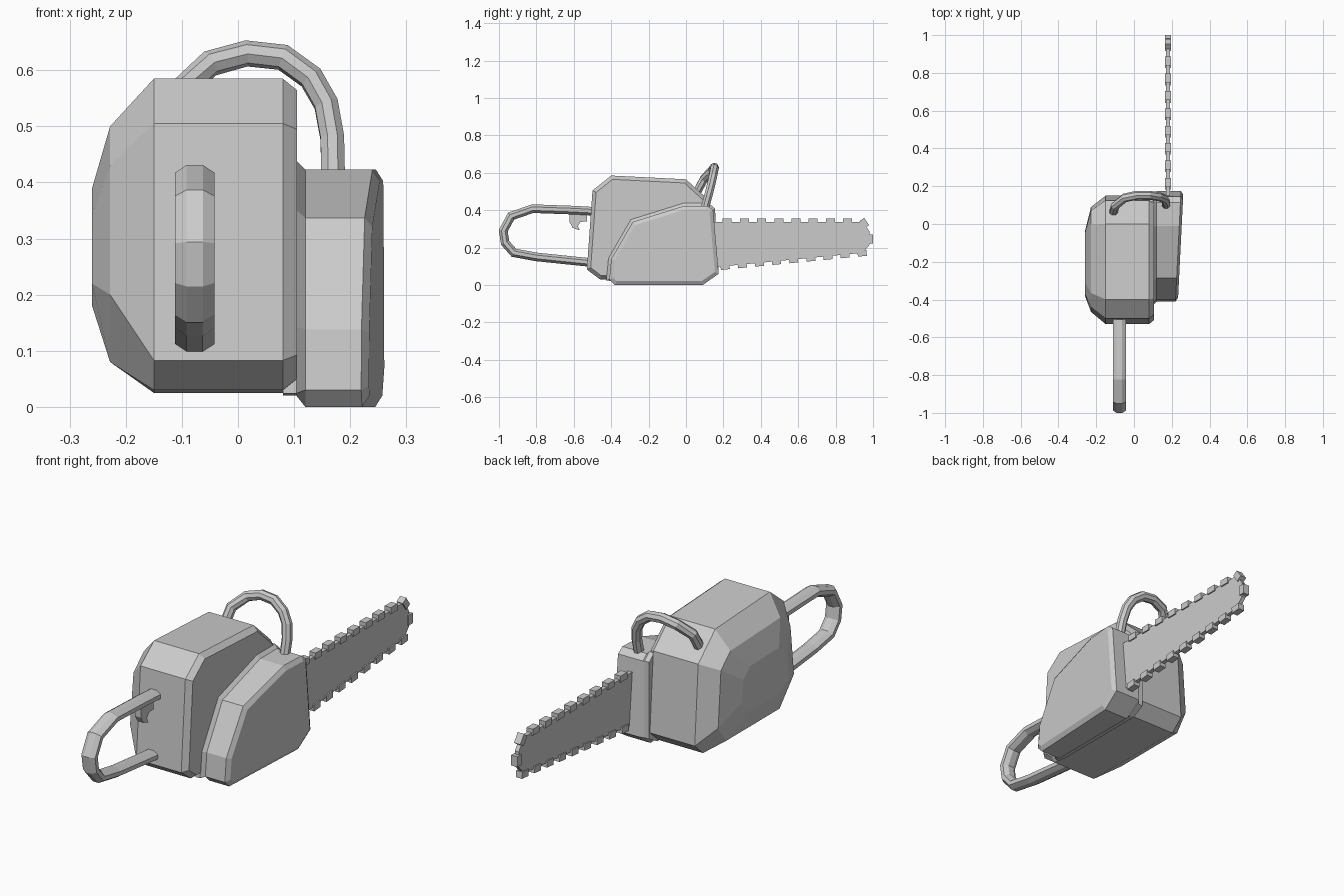
import bpy, bmesh, math
from mathutils import Vector

if "Cube" in bpy.data.objects:
    bpy.data.objects.remove(bpy.data.objects["Cube"])


def make(name, rings, extra=None):
    """Skin a list of equal-length rings of points and cap both ends."""
    bm = bmesh.new()
    vs = [[bm.verts.new(p) for p in r] for r in rings]
    n = len(vs[0])
    for a, b in zip(vs, vs[1:]):
        for i in range(n):
            j = (i + 1) % n
            bm.faces.new((a[i], a[j], b[j], b[i]))
    bm.faces.new(vs[0])
    bm.faces.new(vs[-1][::-1])
    if extra:
        extra(bm)
    bmesh.ops.recalc_face_normals(bm, faces=bm.faces)
    me = bpy.data.meshes.new(name)
    bm.to_mesh(me)
    bm.free()
    ob = bpy.data.objects.new(name, me)
    bpy.context.collection.objects.link(ob)
    return ob


def inset(prof, d):
    """Offset a clockwise (y, z) profile inwards by d."""
    out, n = [], len(prof)
    for i in range(n):
        p0, p, p1 = (Vector(prof[k % n]) for k in (i - 1, i, i + 1))
        e0, e1 = (p - p0).normalized(), (p1 - p).normalized()
        n0, n1 = Vector((e0.y, -e0.x)), Vector((e1.y, -e1.x))
        out.append(tuple(p + (n0 + n1) * d / (1 + n0.dot(n1))))
    return out


def ring(x, prof, slope=0.0):
    return [(x + slope * y, y, z) for y, z in prof]


def sweep(name, path, ref, a, b):
    """Sweep an octagon (half sizes a along ref, b across) along a path."""
    pts = [Vector(p) for p in path]
    k = 1 / math.cos(math.pi / 8)
    rings = []
    for i, p in enumerate(pts):
        t0 = (p - pts[i - 1]).normalized() if i else Vector()
        t1 = (pts[i + 1] - p).normalized() if i < len(pts) - 1 else Vector()
        t = (t0 + t1).normalized()
        u = (Vector(ref) - t * t.dot(Vector(ref))).normalized()
        v = t.cross(u)
        miter = 1 / max(0.8, t.dot(t1 if t1.length else t0))
        angs = [math.pi / 8 + math.pi / 4 * s for s in range(8)]
        rings.append([p + u * a * k * math.cos(g) + v * b * k * miter * math.sin(g) for g in angs])
    return make(name, rings)


# Engine housing: lofted side profiles with chamfers and a bulged left side
body = [(-.53, .083), (-.50, .505), (-.40, .585), (0, .565),
        (.125, .45), (.15, .08), (.09, .025), (-.46, .03)]
left = [(-.465, .20), (-.44, .43), (-.365, .50), (0, .485),
        (.07, .42), (.09, .16), (.03, .08), (-.36, .08)]
bulge = [(-.38, .22), (-.37, .34), (-.31, .39), (-.10, .385),
         (-.05, .34), (-.04, .24), (-.09, .18), (-.31, .18)]
make("engine_housing", [ring(.105, inset(body, .02)), ring(.08, body), ring(-.15, body),
                        ring(-.228, left), ring(-.26, bulge)])

# Clutch cover on the right, with a slim flange and a tapered outer face
cover = [(-.41, .03), (-.40, .138), (-.285, .337), (-.01, .423), (.115, .423),
         (.145, .40), (.175, .06), (.09, 0), (-.38, 0)]
flange = inset(cover, -.016)
flange = [(min(y, .155), max(z, .02)) for y, z in flange]
make("clutch_cover", [ring(.08, flange), ring(.104, flange), ring(.12, cover),
                      ring(.24, cover, .05), ring(.253, inset(cover, .02), .05)])

# Guide bar with teeth spaced around its edge
bar = [(.12, .338), (.945, .338), (.982, .285), (.982, .215), (.945, .172), (.12, .092)]


def add_teeth(bm):
    carry = .10
    for p, q in zip(bar, bar[1:]):
        p, q = Vector(p), Vector(q)
        e, length = (q - p).normalized(), (q - p).length
        out = Vector((-e.y, e.x))
        s = carry
        while s < length:
            c = p + e * s
            w = .024
            quad = [c - e * w - out * .012, c - e * w + out * .018,
                    c + e * w + out * .018, c + e * w - out * .012]
            r = [[bm.verts.new((x, v.x, v.y)) for v in quad] for x in (.164, .196)]
            bm.faces.new(r[0])
            bm.faces.new(r[1][::-1])
            for i in range(4):
                j = (i + 1) % 4
                bm.faces.new((r[0][i], r[0][j], r[1][j], r[1][i]))
            s += .092
        carry = s - length


make("guide_bar", [ring(.170, bar), ring(.190, bar)], add_teeth)

# Rear handle loop
loop = [(-.46, .392), (-.60, .40), (-.82, .408), (-.935, .368), (-.977, .29),
        (-.967, .225), (-.92, .172), (-.80, .15), (-.46, .115)]
sweep("rear_handle", [(-.077, y, z) for y, z in loop], (1, 0, 0), .035, .023)

# Curved trigger under the handle
trig = [(-.53, .385), (-.53, .34), (-.565, .337), (-.578, .315), (-.568, .292),
        (-.605, .305), (-.622, .335), (-.622, .385)]
make("trigger", [ring(-.092, trig), ring(-.062, trig)])

# Front handle arching from the housing to the clutch cover
arch = [(-.112, .05, .48), (-.10, .095, .565), (-.05, .138, .612), (.015, .152, .630), (.08, .152, .623),
        (.13, .145, .587), (.157, .135, .54), (.168, .12, .48), (.17, .095, .39)]
sweep("front_handle", arch, (0, 1, -.35), .022, .021)
